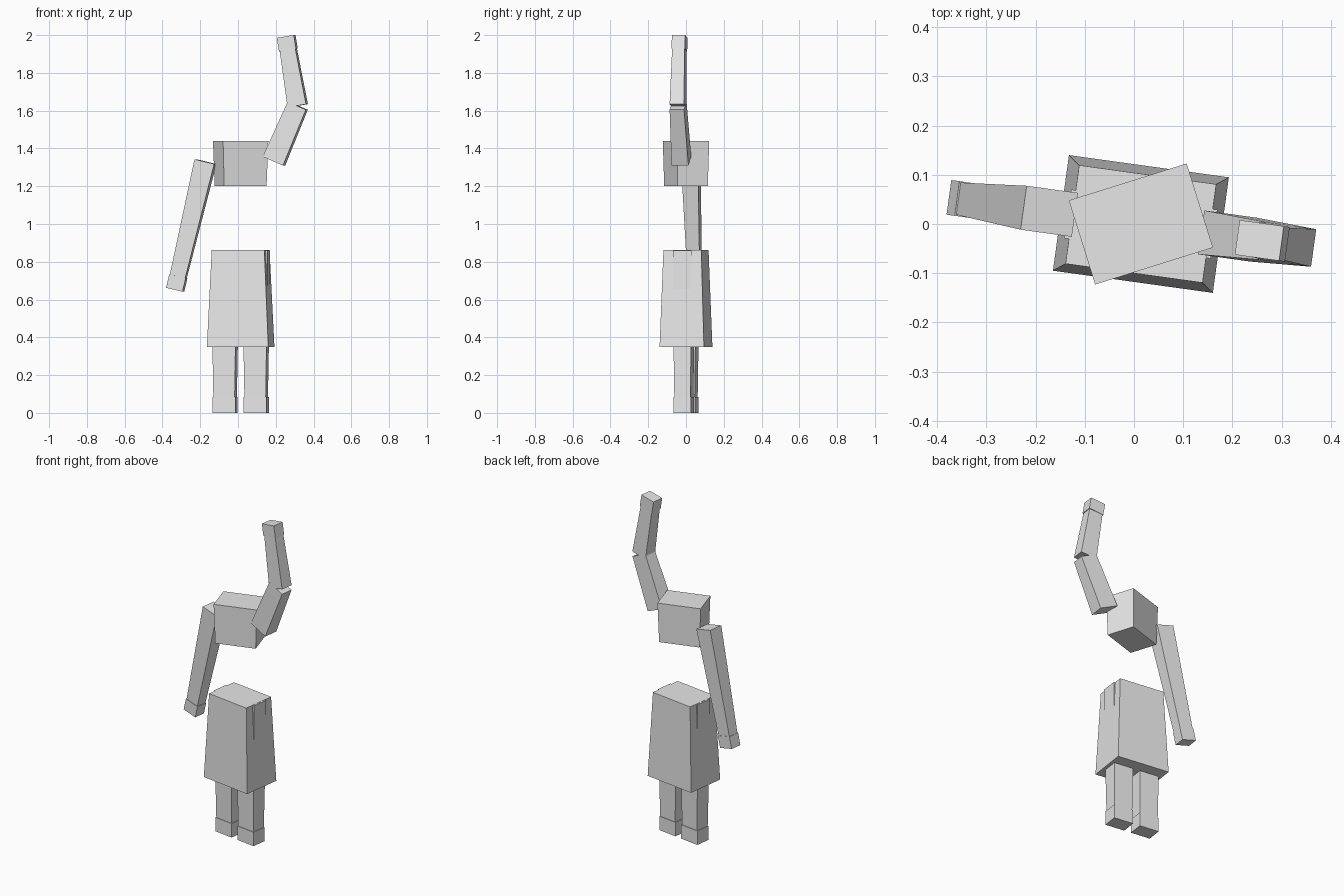
import bpy
import bmesh
from math import radians
from mathutils import Matrix, Vector

if "Cube" in bpy.data.objects:
    bpy.data.objects.remove(bpy.data.objects["Cube"])

grey = bpy.data.materials.new("plain grey")
grey.use_nodes = True
colour = (0.8, 0.8, 0.8, 1)
grey.diffuse_color = colour
grey.node_tree.nodes["Principled BSDF"].inputs["Base Color"].default_value = colour

# The whole figure is turned slightly on the spot
CENTRE = Vector((0.014, 0, 0))
BODY_TURN = -7.9


def block(name, start, end, start_size, end_size, turn=BODY_TURN):
    """Tapered box from start to end (x, z), with (width, depth) at each end."""
    a, b = (Vector((p[0], 0, p[1])) for p in (start, end))
    axis = (b - a).normalized()
    side = Vector((axis.z, 0, -axis.x))
    depth = Vector((0, 1, 0))
    bm = bmesh.new()
    rings = []
    for p, (w, d) in ((a, start_size), (b, end_size)):
        rings.append([bm.verts.new(p + side * sx * w / 2 + depth * sy * d / 2)
                      for sx, sy in ((-1, -1), (1, -1), (1, 1), (-1, 1))])
    low, high = rings
    bm.faces.new(low)
    bm.faces.new(high)
    for i in range(4):
        j = (i + 1) % 4
        bm.faces.new((low[i], low[j], high[j], high[i]))
    bmesh.ops.recalc_face_normals(bm, faces=bm.faces)
    bm.transform(Matrix.Translation(CENTRE) @ Matrix.Rotation(radians(turn), 4, 'Z'))
    mesh = bpy.data.meshes.new(name)
    bm.to_mesh(mesh)
    bm.free()
    mesh.materials.append(grey)
    obj = bpy.data.objects.new(name, mesh)
    bpy.context.collection.objects.link(obj)


def limb(name, cuff_name, start, end, start_size, end_size, cuff_length, cuff_size):
    """Tapered limb finished with a slightly wider cuff at its end."""
    a, b = Vector(start), Vector(end)
    cuff_start = b + (a - b).normalized() * cuff_length
    block(name, a, cuff_start, start_size, end_size)
    block(cuff_name, cuff_start, b, cuff_size, cuff_size)


# Chest, twisted the other way from the hips
block("chest", (0, 1.2), (0, 1.44), (0.235, 0.168), (0.251, 0.179), 17.4)

# Flared skirt with the hips poking out near its top
block("skirt", (0, 0.35), (0, 0.862), (0.328, 0.237), (0.281, 0.202))
block("hips", (0, 0.45), (0, 0.861), (0.3, 0.1), (0.3, 0.1))

# Legs with shoes
for label, x in (("left", 0.083), ("right", -0.083)):
    limb(label + "_leg", label + "_shoe", (x, 0.45), (x, 0),
         (0.126, 0.096), (0.114, 0.086), 0.085, (0.122, 0.092))

# Lowered right arm
limb("right_arm", "right_hand", (-0.188, 1.33), (-0.35, 0.652),
     (0.108, 0.09), (0.084, 0.066), 0.072, (0.09, 0.071))

# Raised left arm, bent at the elbow
block("left_upper_arm", (0.178, 1.333), (0.305, 1.626), (0.118, 0.09), (0.106, 0.077))
limb("left_forearm", "left_hand", (0.305, 1.626), (0.243, 1.993),
     (0.1, 0.077), (0.084, 0.066), 0.072, (0.092, 0.071))
